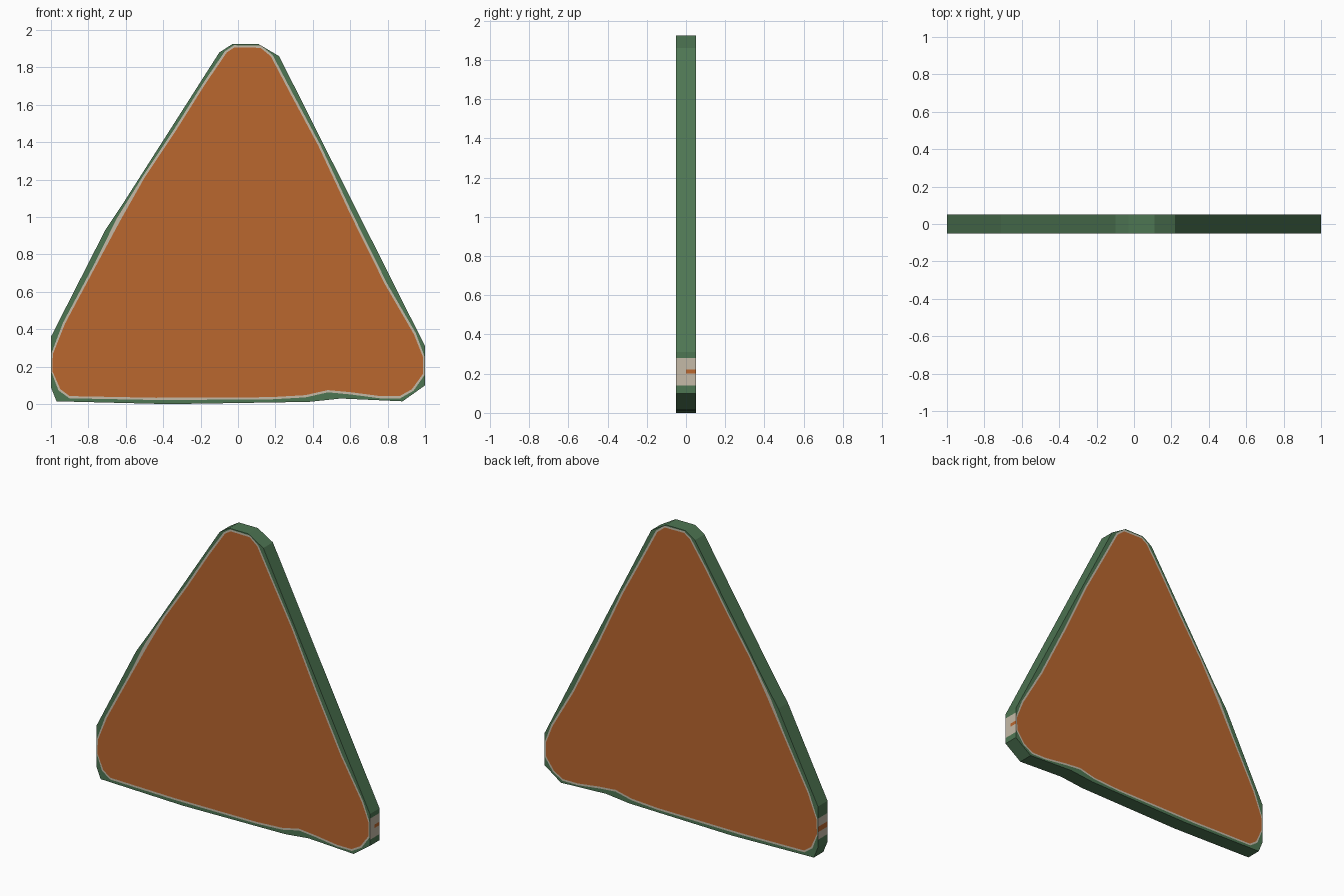
import bpy, bmesh
from mathutils import Vector

if "Cube" in bpy.data.objects:
    bpy.data.objects.remove(bpy.data.objects["Cube"])


def material(name, color):
    m = bpy.data.materials.new(name)
    m.diffuse_color = (*color, 1)
    m.use_nodes = True
    m.node_tree.nodes["Principled BSDF"].inputs["Base Color"].default_value = m.diffuse_color
    return m


GREEN, CREAM, ORANGE = 0, 1, 2
mats = [material("green rim", (0.076, 0.18, 0.086)),
        material("cream line", (0.56, 0.49, 0.39)),
        material("orange panel", (0.49, 0.135, 0.028))]

HALF = 0.05  # half thickness

# Outer outline (x, z), clockwise from the top
outer = [(-0.03, 1.925), (0.11, 1.925), (0.22, 1.86), (1, 0.31), (1, 0.28),
         (1, 0.222), (1, 0.20), (1, 0.14), (1, 0.10), (0.88, 0.015),
         (0.55, 0.03), (0.38, 0.012), (-0.37, 0), (-0.97, 0.015), (-1, 0.09),
         (-1, 0.14), (-1, 0.19), (-1, 0.225), (-1, 0.28), (-1, 0.36),
         (-0.71, 0.93), (-0.61, 1.08), (-0.10, 1.88)]

# Outline of the orange panel
panel = [(-0.02, 1.907), (0.12, 1.905), (0.175, 1.86), (0.28, 1.66),
         (0.43, 1.38), (0.6, 1.016), (0.786, 0.64), (0.94, 0.374),
         (0.99, 0.25), (0.988, 0.16), (0.93, 0.08), (0.865, 0.043),
         (0.76, 0.043), (0.6, 0.064), (0.48, 0.075), (0.36, 0.048),
         (0.17, 0.037), (-0.44, 0.034), (-0.9, 0.043), (-0.95, 0.08),
         (-0.992, 0.176), (-0.99, 0.267), (-0.925, 0.43), (-0.754, 0.75),
         (-0.63, 0.98), (-0.5, 1.21), (-0.337, 1.454), (-0.176, 1.71),
         (-0.06, 1.88)]


def outset(points, width):
    """Push a clockwise outline outward, staying inside the slab."""
    result = []
    for i, p in enumerate(points):
        d = Vector(points[(i + 1) % len(points)]) - Vector(points[i - 1])
        w = width + (0.01 if p == (-0.63, 0.98) else 0)
        q = Vector(p) + Vector((-d.y, d.x)).normalized() * w
        result.append((max(-0.998, min(0.998, q.x)), q.y))
    return result


bm = bmesh.new()


def loop(points, y):
    return [bm.verts.new((x, y, z)) for x, z in points]


def bridge(a, b, mat):
    n = len(a)
    faces = []
    for i in range(n):
        j = (i + 1) % n
        f = bm.faces.new((a[i], a[j], b[j], b[i]))
        f.material_index = mat
        faces.append(f)
    return faces


def edges_of(verts):
    return [bm.edges.get((verts[i - 1], verts[i])) for i in range(len(verts))]


# Side walls, with the worn cream and orange spots at the two lower corners
rows = [loop(outer, y) for y in (-HALF, 0, HALF)]
for a, b in zip(rows, rows[1:]):
    for f in bridge(a, b, GREEN):
        c = f.calc_center_median()
        if abs(c.x) > 0.999 and 0.14 < c.z < 0.28:
            f.material_index = CREAM
            if 0.19 < c.z < 0.225 and (c.x < 0 or c.y > 0):
                f.material_index = ORANGE

# Front and back: orange panel, cream line, green border
for y, rim in ((-HALF, rows[0]), (HALF, rows[2])):
    inner = loop(panel, y)
    line = loop(outset(panel, 0.012), y)
    bridge(inner, line, CREAM)
    bm.faces.new(inner).material_index = ORANGE
    fill = bmesh.ops.triangle_fill(bm, use_beauty=True, use_dissolve=False,
                                   edges=edges_of(rim) + edges_of(line))
    for g in fill["geom"]:
        if isinstance(g, bmesh.types.BMFace):
            g.material_index = GREEN

bmesh.ops.recalc_face_normals(bm, faces=bm.faces)
mesh = bpy.data.meshes.new("triangular_slab")
bm.to_mesh(mesh)
bm.free()
for m in mats:
    mesh.materials.append(m)
slab = bpy.data.objects.new("triangular_slab", mesh)
bpy.context.collection.objects.link(slab)
